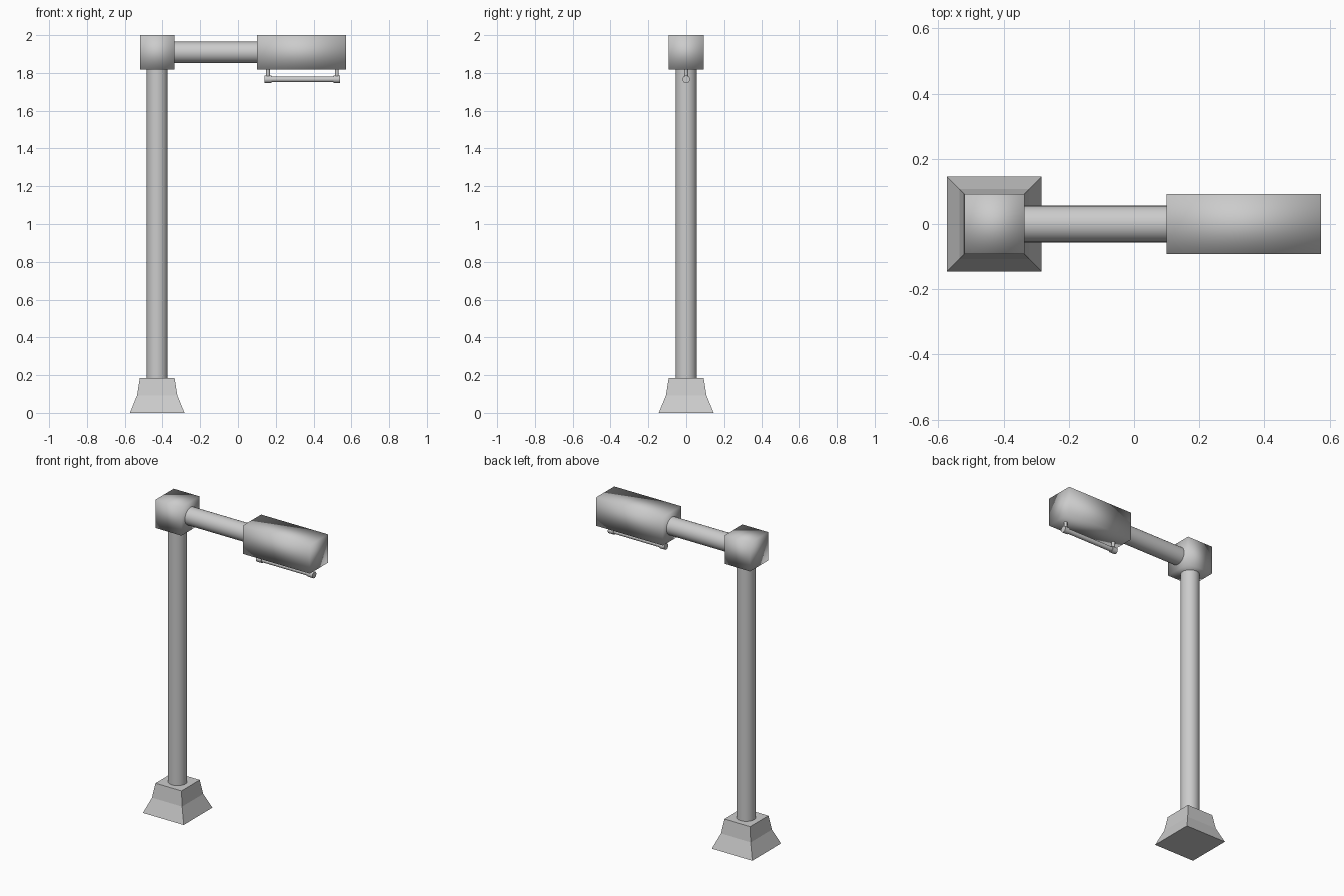
import bpy
import bmesh
import math

if "Cube" in bpy.data.objects:
    bpy.data.objects.remove(bpy.data.objects["Cube"])

POLE_X = -0.428
ARM_Z = 1.909
HALF = 0.0915


def box(name, x0, x1, z0, z1, half_y):
    bpy.ops.mesh.primitive_cube_add(size=1, location=((x0 + x1) / 2, 0, (z0 + z1) / 2))
    ob = bpy.context.object
    ob.name = name
    ob.scale = (x1 - x0, 2 * half_y, z1 - z0)
    bpy.ops.object.transform_apply(location=False, rotation=False, scale=True)
    bpy.ops.object.shade_smooth()
    return ob


def tube(name, radius, start, end, axis, sides=32):
    mid = [(a + b) / 2 for a, b in zip(start, end)]
    length = math.dist(start, end)
    rot = (0, math.pi / 2, 0) if axis == 'X' else (0, 0, 0)
    bpy.ops.mesh.primitive_cylinder_add(vertices=sides, radius=radius, depth=length,
                                        location=mid, rotation=rot)
    bpy.ops.object.shade_smooth_by_angle(angle=math.radians(40))
    bpy.context.object.name = name
    return bpy.context.object


# Flared square foot, stacked square rings
bm = bmesh.new()
rings = []
for half, z in ((0.145, 0), (0.107, 0.093), (0.0925, 0.184)):
    rings.append([bm.verts.new((sx * half, sy * half, z))
                  for sx, sy in ((-1, -1), (1, -1), (1, 1), (-1, 1))])
for low, high in zip(rings, rings[1:]):
    for i in range(4):
        j = (i + 1) % 4
        bm.faces.new((low[i], low[j], high[j], high[i]))
bm.faces.new(rings[0][::-1])
bm.faces.new(rings[-1])
mesh = bpy.data.meshes.new("foot")
bm.to_mesh(mesh)
bm.free()
foot = bpy.data.objects.new("foot", mesh)
foot.location.x = POLE_X
bpy.context.collection.objects.link(foot)

# Upright, corner block, arm and lamp head
tube("pole", 0.056, (POLE_X, 0, 0.184), (POLE_X, 0, 1.82), 'Z')
box("corner_block", POLE_X - HALF, POLE_X + HALF, 1.818, 2.0, HALF)
tube("arm", 0.056, (POLE_X + HALF, 0, ARM_Z), (0.10, 0, ARM_Z), 'X')
box("lamp_head", 0.10, 0.573, 1.818, 2.0, HALF)

# Light tube slung under the head, with end sockets and hangers
TUBE_Z = 1.766
tube("light_tube", 0.015, (0.16, 0, TUBE_Z), (0.522, 0, TUBE_Z), 'X', 24)
for side, x in (("inner", 0.159), ("outer", 0.523)):
    tube(side + "_socket", 0.020, (x - 0.018, 0, TUBE_Z), (x + 0.018, 0, TUBE_Z), 'X', 24)
    tube(side + "_hanger", 0.010, (x, 0, TUBE_Z), (x, 0, 1.82), 'Z', 16)
